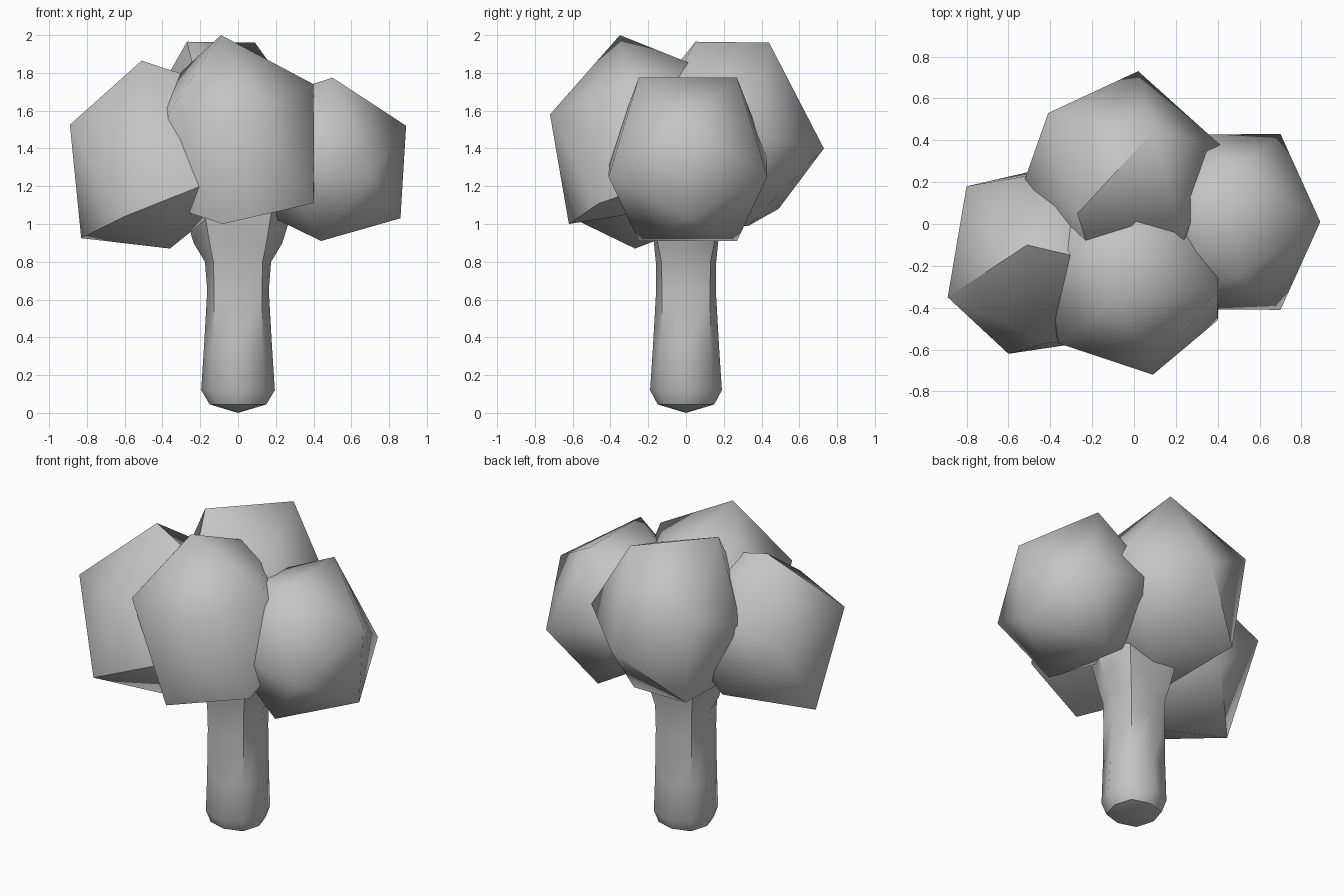
import bpy
import bmesh
from math import radians
from mathutils import Vector, Matrix

cube = bpy.data.objects.get("Cube")
if cube:
    bpy.data.objects.remove(cube, do_unlink=True)

grey = bpy.data.materials.new("plain_grey")
grey.use_nodes = True
tone = (0.55, 0.55, 0.55, 1.0)
grey.diffuse_color = tone
grey.node_tree.nodes["Principled BSDF"].inputs["Base Color"].default_value = tone


def finish(name, bm, smooth_angle):
    """Turn a bmesh into a grey object, smooth except at its sharp edges."""
    bmesh.ops.recalc_face_normals(bm, faces=bm.faces)
    mesh = bpy.data.meshes.new(name)
    bm.to_mesh(mesh)
    bm.free()
    mesh.materials.append(grey)
    obj = bpy.data.objects.new(name, mesh)
    bpy.context.collection.objects.link(obj)
    bpy.ops.object.select_all(action="DESELECT")
    obj.select_set(True)
    bpy.context.view_layer.objects.active = obj
    bpy.ops.object.shade_smooth_by_angle(angle=radians(smooth_angle))
    return obj


def frame(first, second):
    """Orthonormal axes with the first along one direction, leaning to another."""
    a = first.normalized()
    b = (second - a * a.dot(second)).normalized()
    return Matrix((a, b, a.cross(b))).transposed()


def foliage(name, centre, radius, corners):
    """Icosahedron turned so two neighbouring vertices meet the first two
    corners, then sculpted by pulling its nearest vertices to every corner."""
    centre = Vector(centre)
    corners = [Vector(c) for c in corners]
    bm = bmesh.new()
    bmesh.ops.create_icosphere(bm, subdivisions=1, radius=radius)
    pole = max(bm.verts, key=lambda v: v.co.z)
    neighbour = pole.link_edges[0].other_vert(pole)
    source = frame(pole.co, neighbour.co)
    target = frame(corners[0] - centre, corners[1] - centre)
    turn = target @ source.transposed()
    for v in bm.verts:
        v.co = turn @ v.co + centre
    free = set(bm.verts)
    for corner in corners:
        nearest = min(free, key=lambda v: (v.co - corner).length)
        nearest.co = corner
        free.remove(nearest)
    # keep the lump convex after sculpting
    hull = bmesh.ops.convex_hull(bm, input=bm.verts[:])
    loose = [g for g in hull["geom_interior"] if isinstance(g, bmesh.types.BMVert)]
    bmesh.ops.delete(bm, geom=loose, context="VERTS")
    return finish(name, bm, 48)


# Foliage lumps
foliage("left_foliage", (0.45, 0.01, 1.33), 0.49, [
    (0.5, 0.27, 1.775), (0.5, -0.25, 1.775), (0.89, 0.01, 1.52),
    (0.86, 0.01, 1.03), (0.7, 0.43, 1.25), (0.7, -0.41, 1.25),
    (0.44, 0.27, 0.91), (0.44, -0.25, 0.91)])

foliage("front_foliage", (-0.02, -0.25, 1.43), 0.55, [
    (-0.09, -0.35, 2), (0.09, -0.72, 1.58), (0.4, -0.31, 1.74),
    (0.4, -0.46, 1.11), (-0.08, -0.62, 1), (-0.36, -0.57, 1.6),
    (0.05, 0.15, 1.8), (0.03, -0.12, 1.08)])

foliage("right_foliage", (-0.43, -0.17, 1.38), 0.53, [
    (-0.51, -0.1, 1.865), (-0.89, -0.35, 1.525), (-0.8, 0.18, 1.43),
    (-0.83, -0.14, 0.925), (-0.6, -0.62, 1.04), (-0.36, -0.27, 0.87),
    (-0.42, -0.57, 1.55)])

foliage("back_foliage", (-0.05, 0.2, 1.41), 0.54, [
    (-0.27, 0.05, 1.965), (0.09, 0.44, 1.96), (-0.41, 0.53, 1.68),
    (0.02, 0.73, 1.4), (0.41, 0.38, 1.475), (-0.34, 0.49, 1.08),
    (-0.53, 0.19, 1.51), (0.24, -0.07, 1.75), (0.14, 0.33, 0.99)])

# Trunk: rounded square section, rings of (height, x reach, y reach, corner)
rings = [(0.045, 0.15, 0.15, 0.115), (0.12, 0.195, 0.19, 0.135),
         (0.35, 0.18, 0.175, 0.13), (0.65, 0.163, 0.158, 0.127),
         (0.8, 0.175, 0.16, 0.13), (0.9, 0.235, 0.17, 0.15),
         (1.08, 0.29, 0.19, 0.18)]
around = [(1, 0), (1, 1), (0, 1), (-1, 1), (-1, 0), (-1, -1), (0, -1), (1, -1)]
bm = bmesh.new()
loops = []
for z, reach_x, reach_y, corner in rings:
    loops.append([bm.verts.new((i * corner, j * corner, z) if i and j
                               else (i * reach_x, j * reach_y, z))
                  for i, j in around])
sides = len(around)
for low, high in zip(loops, loops[1:]):
    for k in range(sides):
        n = (k + 1) % sides
        bm.faces.new((low[k], low[n], high[n], high[k]))
foot = bm.verts.new((0, 0, 0))
for k in range(sides):
    bm.faces.new((loops[0][k], foot, loops[0][(k + 1) % sides]))
bm.faces.new(loops[-1])
finish("trunk", bm, 48)
